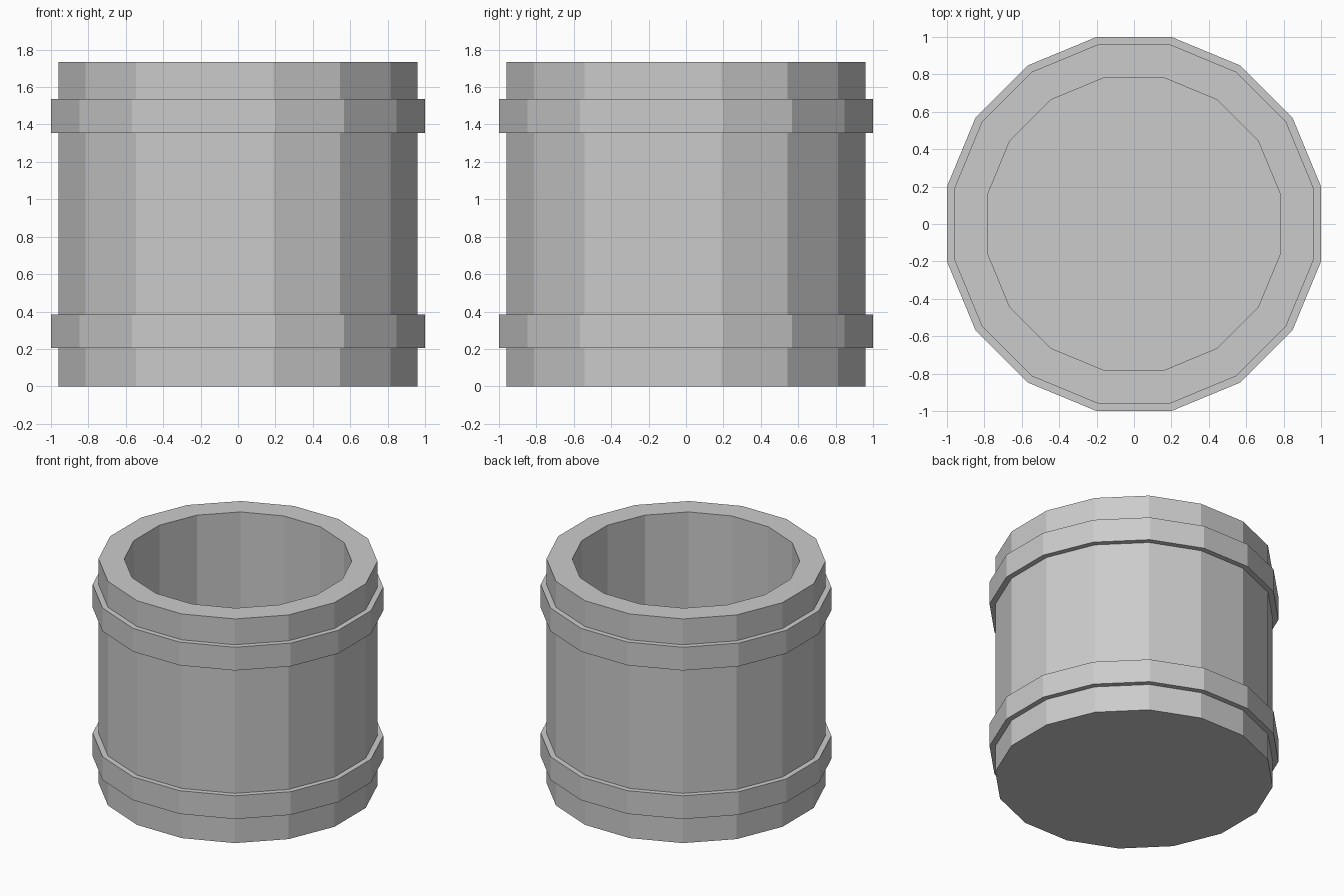
import bpy
import bmesh
from math import cos, sin, pi

SIDES = 16
HEIGHT = 1.735

cube = bpy.data.objects.get("Cube")
if cube:
    bpy.data.objects.remove(cube, do_unlink=True)

# Single grey material
grey = bpy.data.materials.new("plain_grey")
grey.use_nodes = True
colour = (0.6, 0.6, 0.6, 1)
grey.diffuse_color = colour
grey.node_tree.nodes["Principled BSDF"].inputs["Base Color"].default_value = colour


def ring(bm, flat_radius, z):
    """Polygon of vertices whose flat sides lie flat_radius from the axis."""
    r = flat_radius / cos(pi / SIDES)
    angles = [(i + 0.5) * 2 * pi / SIDES for i in range(SIDES)]
    return [bm.verts.new((r * cos(a), r * sin(a), z)) for a in angles]


def lathe(name, profile, closed):
    """Sweep (radius, z) points around z; close into a loop or cap both ends."""
    bm = bmesh.new()
    rings = [ring(bm, r, z) for r, z in profile]
    pairs = list(zip(rings, rings[1:]))
    if closed:
        pairs.append((rings[-1], rings[0]))
    else:
        bm.faces.new(rings[0])
        bm.faces.new(rings[-1])
    for low, high in pairs:
        for i in range(SIDES):
            j = (i + 1) % SIDES
            bm.faces.new((low[i], low[j], high[j], high[i]))
    bmesh.ops.recalc_face_normals(bm, faces=bm.faces)
    mesh = bpy.data.meshes.new(name)
    bm.to_mesh(mesh)
    bm.free()
    mesh.materials.append(grey)
    obj = bpy.data.objects.new(name, mesh)
    bpy.context.collection.objects.link(obj)
    return obj


# Hollow body with a solid floor
lathe("barrel_body", [(0.96, 0), (0.96, HEIGHT), (0.783, HEIGHT), (0.783, 0.18)], False)

# Raised bands wrapped around the body
for name, z in (("lower_band", 0.205), ("upper_band", 1.355)):
    lathe(name, [(0.94, z), (1, z), (1, z + 0.18), (0.94, z + 0.18)], True)
